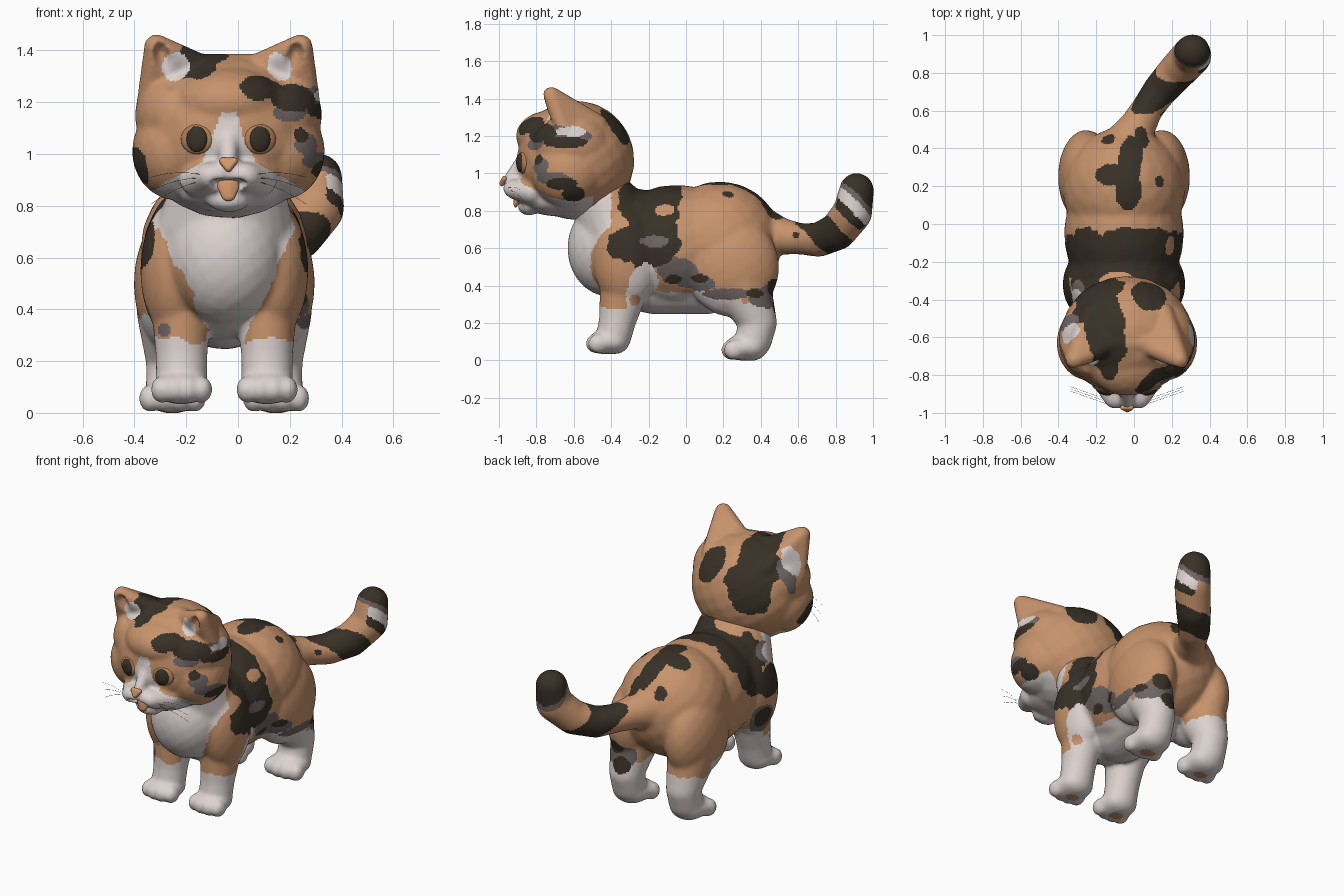
import bpy, bmesh, math
from mathutils import Vector, noise

default = bpy.data.objects.get("Cube")
if default:
    bpy.data.objects.remove(default, do_unlink=True)

def material(name, *rgb):
    mat = bpy.data.materials.new(name)
    mat.use_nodes = True
    mat.diffuse_color = (*rgb, 1)
    shader = next(n for n in mat.node_tree.nodes if n.type == 'BSDF_PRINCIPLED')
    shader.inputs["Base Color"].default_value = (*rgb, 1)
    return mat

palette = [material("orange fur", .57, .29, .15), material("dark brown fur", .04, .03, .02),
           material("white fur", .72, .65, .63), material("grey fur", .16, .13, .125),
           material("amber rim", .46, .22, .1), material("tongue orange", .65, .31, .15)]
ORANGE, DARK, WHITE, GREY, AMBER, TONGUE = range(len(palette))
BODY_X, HEAD_X = -.053, -.037
SIDES = (-1, 1)

# Evenly spread directions on a unit sphere
SPHERE = []
for i in range(200):
    h, turn = 1 - (2 * i + 1) / 200, i * math.pi * (3 - math.sqrt(5))
    r = math.sqrt(1 - h * h)
    SPHERE.append(Vector((r * math.cos(turn), r * math.sin(turn), h)))

def blob(bm, *balls):
    """Convex skin around one or more (centre, radius) ellipsoids."""
    verts = []
    for centre, radius in balls:
        size = Vector(radius) if isinstance(radius, tuple) else Vector((radius,) * 3)
        verts += [bm.verts.new(Vector(centre) + d * size) for d in SPHERE]
    bmesh.ops.convex_hull(bm, input=verts)
    bmesh.ops.delete(bm, geom=[v for v in verts if v.is_valid and not v.link_faces], context='VERTS')

def chain(bm, *balls):
    for pair in zip(balls, balls[1:]):
        blob(bm, *pair)

def make_object(name, bm, colour=ORANGE):
    bmesh.ops.recalc_face_normals(bm, faces=bm.faces)
    mesh = bpy.data.meshes.new(name)
    bm.to_mesh(mesh)
    bm.free()
    mesh.materials.append(palette[colour])
    mesh.shade_smooth()
    ob = bpy.data.objects.new(name, mesh)
    bpy.context.collection.objects.link(ob)
    return ob

def add_remesh(ob):
    mod = ob.modifiers.new("fuse", 'REMESH')
    mod.mode, mod.voxel_size = 'VOXEL', .01

def sculpt(name, bm, base_rule, spots, smoothing, cutter=None):
    """Fuse blobs into one skin, carve it, smooth it and paint the coat."""
    ob = make_object(name, bm)
    add_remesh(ob)
    if cutter:
        carve = ob.modifiers.new("carve", 'BOOLEAN')
        carve.operation, carve.object, carve.solver = 'DIFFERENCE', cutter, 'EXACT'
        add_remesh(ob)
    smooth = ob.modifiers.new("soften", 'SMOOTH')
    smooth.factor, smooth.iterations = .5, smoothing
    mesh = bpy.data.meshes.new_from_object(ob.evaluated_get(bpy.context.evaluated_depsgraph_get()))
    ob.modifiers.clear()
    ob.data = mesh
    if cutter:
        bpy.data.objects.remove(cutter, do_unlink=True)
    mesh.materials.clear()
    for mat in palette:
        mesh.materials.append(mat)
    mesh.shade_smooth()
    for face in mesh.polygons:
        p = face.center
        wobble = noise.noise(p * 9) + .4 * noise.noise(p * 25)
        face.material_index = base_rule(p, wobble)
        for paint, c, s in spots:
            if sum(((p[k] - c[k]) / s[k]) ** 2 for k in range(3)) < 1 + .5 * wobble:
                face.material_index = paint

# Body, legs and tail
bm = bmesh.new()
X = BODY_X
blob(bm, ((X, -.27, .6), (.295, .29, .32)))
blob(bm, ((X, -.05, .605), (.318, .4, .335)))
blob(bm, ((X, .18, .63), (.325, .335, .328)))
blob(bm, ((X, -.15, .45), (.2, .25, .205)), ((X, .1, .45), (.22, .2, .205)))
blob(bm, ((X, -.41, .6), (.23, .225, .26)))
blob(bm, ((X, -.36, .7), (.27, .22, .2)), ((HEAD_X, -.43, .86), (.22, .18, .14)))
for side in SIDES:
    hip, shoulder = X + side * .2, X + side * .165
    blob(bm, ((hip, .25, .5), (.15, .25, .27)))
    blob(bm, ((X + side * .19, -.32, .55), (.135, .18, .27)))
    chain(bm, ((hip, .295, .4), (.14, .16, .15)), ((hip, .385, .2), (.103, .103, .08)),
          ((hip, .36, .11), (.103, .1, .1)))
    chain(bm, ((shoulder, -.32, .45), (.12, .14, .15)), ((shoulder, -.365, .22), (.1, .1, .1)),
          ((shoulder, -.385, .13), (.1, .095, .09)))
    blob(bm, ((hip, .35, .075), (.11, .09, .078)), ((hip, .285, .067), (.122, .08, .067)))
    blob(bm, ((shoulder, -.38, .105), (.103, .08, .072)), ((shoulder, -.445, .097), (.112, .08, .064)))
    for toe in (-1.5, -.5, .5, 1.5):
        back = abs(toe) * .014
        blob(bm, ((hip + toe * .057, .235 + back, .056), (.045, .055, .055)))
        blob(bm, ((shoulder + toe * .052, -.49 + back, .09), (.042, .055, .053)))
chain(bm, ((X, .36, .68), .16), ((.01, .5, .665), .1), ((.07, .61, .65), .084), ((.14, .71, .645), .092),
      ((.23, .81, .69), .101), ((.305, .89, .79), .106), ((.31, .912, .91), .093))

def body_coat(p, wobble):
    if p.y > .58:                                   # tail rings
        s = p.y + p.z + .02 * wobble
        if 1.6 < s < 1.77 and p.x < .34:
            return ORANGE
        for limit, colour in ((1.32, ORANGE), (1.53, DARK), (1.62, ORANGE), (1.68, DARK),
                              (1.76, WHITE), (1.8, GREY)):
            if s < limit:
                return colour
        return DARK
    bib = .08 + (p.z - .3) * .43 + .03 * wobble if p.y < -.4 else .11 if p.z < .5 else 0
    if p.y < 0 and p.z > .24 and abs(p.x - HEAD_X) < bib:
        return WHITE
    line = .28 if p.y < -.32 else .37 if p.y < .3 else .31
    return WHITE if p.z < line + .03 * wobble else ORANGE

back_spots = [
    (DARK, (X, -.19, .84), (.6, .17, .27)), (ORANGE, (-.14, -.29, .95), (.13, .045, .06)),
    (DARK, (-.02, .36, .93), (.07, .16, .2)), (DARK, (-.1, .26, .95), (.13, .06, .1)),
    (DARK, (-.03, .18, .95), (.07, .1, .1)), (DARK, (.04, .46, .8), (.04, .08, .06)),
    (DARK, (.14, .23, .92), (.03, .04, .06)), (DARK, (-.14, .455, .82), (.045, .04, .06)),
    (DARK, (.14, .59, .67), (.05, .02, .02)), (GREY, (-.31, -.37, .82), (.05, .08, .08)),
    (WHITE, (-.31, -.41, .78), (.06, .06, .07))]
leg_spots = [
    (GREY, (.26, -.05, .48), (.12, .12, .08)), (DARK, (.27, -.22, .62), (.17, .19, .14)),
    (ORANGE, (.22, -.12, .81), (.06, .06, .035)), (GREY, (.27, -.17, .64), (.05, .08, .035)),
    (WHITE, (.25, -.22, .42), (.15, .08, .1)), (GREY, (.28, .04, .41), (.12, .12, .045)),
    (DARK, (.28, -.07, .43), (.1, .06, .035)), (DARK, (.28, .07, .44), (.1, .05, .025)),
    (GREY, (.25, .22, .355), (.13, .13, .03)), (GREY, (.18, .42, .34), (.15, .11, .07)),
    (DARK, (.25, .37, .36), (.08, .05, .025)), (DARK, (.2, .47, .39), (.09, .04, .05)),
    (DARK, (.13, .47, .28), (.06, .06, .05)), (DARK, (-.37, -.34, .65), (.07, .13, .1)),
    (GREY, (-.35, -.27, .41), (.07, .09, .11)), (DARK, (-.36, -.27, .43), (.07, .06, .07)),
    (GREY, (-.29, -.46, .32), (.03, .06, .03)), (ORANGE, (.22, -.27, .32), (.06, .03, .03))]
# Paw pads
for side in SIDES:
    leg_spots += [(ORANGE, (X + side * .2, .3, 0), (.045, .04, .03)),
                  (ORANGE, (X + side * .165, -.42, .035), (.045, .035, .03))]
sculpt("body", bm, body_coat, back_spots + leg_spots, 18)

# Head with brow, ears, muzzle and carved ear cups and mouth
bm, cut = bmesh.new(), bmesh.new()
X = HEAD_X
blob(bm, ((X, -.59, 1.07), (.35, .315, .32)))
blob(bm, ((X, -.71, 1.2), (.22, .2, .14)))
blob(bm, ((X - .12, -.63, 1.335), .053), ((X + .12, -.63, 1.335), .053))
blob(bm, ((X, -.68, .86), (.2, .2, .09)))
blob(bm, ((X, -.93, .965), (.035, .05, .04)), ((X, -.85, 1.08), (.045, .05, .05)))
blob(bm, ((X, -.84, .825), (.085, .06, .05)))
for side in SIDES:
    blob(bm, ((X + side * .2, -.63, 1.01), (.173, .2, .19)))
    blob(bm, ((X + side * .19, -.61, 1.15), (.172, .21, .18)))
    blob(bm, ((X + side * .055, -.91, .915), (.075, .07, .055)), ((X + side * .1, -.82, .9), (.09, .07, .07)))
    # Ear
    blob(bm, ((X + side * .278, -.72, 1.415), .048), ((X + side * .31, -.64, 1.2), .045),
         ((X + side * .21, -.69, 1.395), .035), ((X + side * .12, -.65, 1.34), .052),
         ((X + side * .19, -.48, 1.26), .06))
    blob(cut, ((X + side * .26, -.8, 1.39), (.035, .085, .05)), ((X + side * .23, -.81, 1.31), (.065, .09, .07)))
blob(cut, ((X - .05, -.95, .888), (.02, .06, .015)), ((X + .05, -.95, .888), (.02, .06, .015)),
     ((X, -.95, .855), (.035, .07, .025)))
cutter = make_object("carving_helper", cut)
cutter.hide_render = True

def head_coat(p, wobble):
    u = abs(p.x - HEAD_X) + .012 * wobble
    if p.y < -.5 and p.z < 1.16:
        width = .025 + (1.16 - p.z) * .4 if p.z > .97 else .1 + (.97 - p.z) * 1.8
        if u < width:
            return WHITE
    return ORANGE

head_spots = [
    (DARK, (-.15, -.56, 1.34), (.105, .29, .16)), (DARK, (-.18, -.38, 1.19), (.15, .14, .17)),
    (DARK, (-.24, -.46, 1.27), (.09, .1, .1)), (DARK, (.08, -.38, 1.26), (.095, .1, .12)),
    (GREY, (.29, -.68, 1.2), (.11, .17, .055)), (GREY, (.2, -.82, 1.16), (.07, .12, .035)),
    (DARK, (.1, -.85, 1.26), (.09, .13, .055)), (DARK, (.21, -.79, 1.215), (.1, .14, .055)),
    (DARK, (.3, -.65, 1.165), (.1, .12, .028)), (GREY, (.28, -.78, 1.04), (.08, .05, .045)),
    (DARK, (.25, -.81, 1.075), (.035, .05, .03)), (GREY, (.3, -.72, .975), (.1, .09, .035)),
    (DARK, (.31, -.67, .945), (.1, .08, .032)), (DARK, (.29, -.6, .89), (.1, .06, .04)),
    (DARK, (-.38, -.68, .96), (.06, .1, .075)), (GREY, (-.33, -.53, 1.22), (.07, .05, .11)),
    (WHITE, (-.32, -.59, 1.28), (.08, .06, .1)), (WHITE, (.3, -.61, 1.225), (.06, .08, .028))]
for side in SIDES:
    head_spots.append((WHITE, (X + side * .2, -.7, 1.335), (.05, .09, .06)))
sculpt("head", bm, head_coat, head_spots, 7, cutter)

# Eyes: amber rim with dark pupil
for side, label in zip(SIDES, ("right", "left")):
    for part, colour, y, size in (("eye_rim", AMBER, -.874, (.064, .02, .058)),
                                  ("pupil", DARK, -.887, (.042, .018, .05))):
        bm = bmesh.new()
        blob(bm, ((0, 0, 0), size))
        eye = make_object(label + "_" + part, bm, colour)
        eye.location = (X + side * .122, y, 1.057)
        eye.rotation_euler.z = side * .3

# Nose and tongue
bm = bmesh.new()
blob(bm, ((X - .022, -.972, .972), .014), ((X + .022, -.972, .972), .014), ((X, -.983, .945), .014))
make_object("nose", bm, TONGUE)
bm = bmesh.new()
blob(bm, ((X, -.89, .893), (.042, .03, .01)), ((X, -.9, .87), (.042, .02, .015)),
     ((X, -.91, .838), (.026, .012, .02)))
make_object("tongue", bm, TONGUE)

# Whiskers
curve = bpy.data.curves.new("whiskers", 'CURVE')
curve.dimensions, curve.bevel_depth, curve.bevel_resolution = '3D', .0007, 0
curve.materials.append(palette[GREY])
for side in SIDES:
    for k in range(3):
        line = curve.splines.new('POLY')
        line.points.add(6)
        for i, point in enumerate(line.points):
            t = i / 6
            point.co = (X + side * (.1 + .2 * t), -.955 + .012 * k + .07 * t,
                        .92 - .012 * k + .04 * t * (1 - k) - .05 * t * t, 1)
bpy.context.collection.objects.link(bpy.data.objects.new("whiskers", curve))
